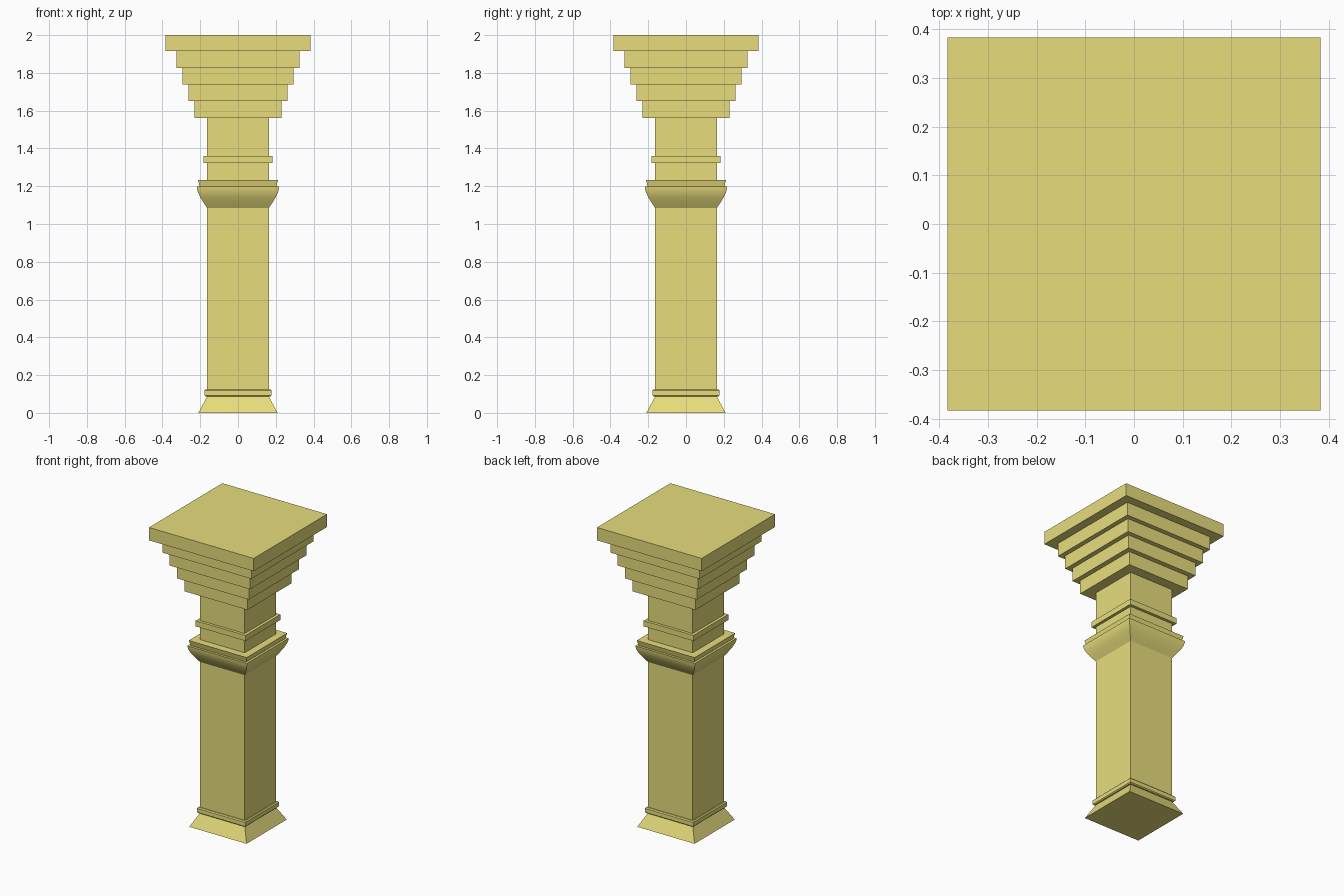
import bpy, bmesh, math

if "Cube" in bpy.data.objects:
    bpy.data.objects.remove(bpy.data.objects["Cube"])

mat = bpy.data.materials.new("ochre_stone")
mat.diffuse_color = (0.8, 0.72, 0.2, 1)
mat.use_nodes = True
mat.node_tree.nodes["Principled BSDF"].inputs["Base Color"].default_value = mat.diffuse_color


def square_loft(name, profile, smooth=False):
    """Closed square solid from (half width, height) profile points, bottom to top."""
    bm = bmesh.new()
    rings = [[bm.verts.new((sx * w, sy * w, z))
              for sx, sy in ((-1, -1), (1, -1), (1, 1), (-1, 1))] for w, z in profile]
    bm.faces.new(rings[0][::-1])
    bm.faces.new(rings[-1])
    for low, high in zip(rings, rings[1:]):
        for i in range(4):
            j = (i + 1) % 4
            bm.faces.new((low[i], low[j], high[j], high[i]))
    bmesh.ops.recalc_face_normals(bm, faces=bm.faces)
    mesh = bpy.data.meshes.new(name)
    bm.to_mesh(mesh)
    bm.free()
    mesh.materials.append(mat)
    obj = bpy.data.objects.new(name, mesh)
    bpy.context.collection.objects.link(obj)
    if smooth:
        bpy.ops.object.select_all(action='DESELECT')
        obj.select_set(True)
        bpy.context.view_layer.objects.active = obj
        bpy.ops.object.shade_smooth_by_angle(angle=math.radians(30))
    return obj


# Splayed foot and the small moulding above it
square_loft("base_foot", [(0.21, 0), (0.163, 0.087)])
square_loft("base_band", [(0.171, 0.087), (0.177, 0.093), (0.177, 0.119), (0.171, 0.125)])

# Square shaft
square_loft("shaft", [(0.163, 0.08), (0.163, 1.565)])

# Curved collar with a flared fillet on top
square_loft("collar", [(0.163, 1.085), (0.182, 1.113), (0.2, 1.142), (0.211, 1.165),
                       (0.216, 1.183), (0.218, 1.198)], smooth=True)
square_loft("collar_fillet", [(0.203, 1.198), (0.212, 1.233)])

# Neck band
square_loft("neck_band", [(0.182, 1.323), (0.182, 1.36)])

# Stepped capital, widening upwards
heights = [1.56, 1.65, 1.738, 1.827, 1.915, 2.0]
for i, half in enumerate([0.23, 0.263, 0.294, 0.325, 0.383]):
    square_loft(f"capital_step_{i + 1}", [(half, heights[i]), (half, heights[i + 1])])
